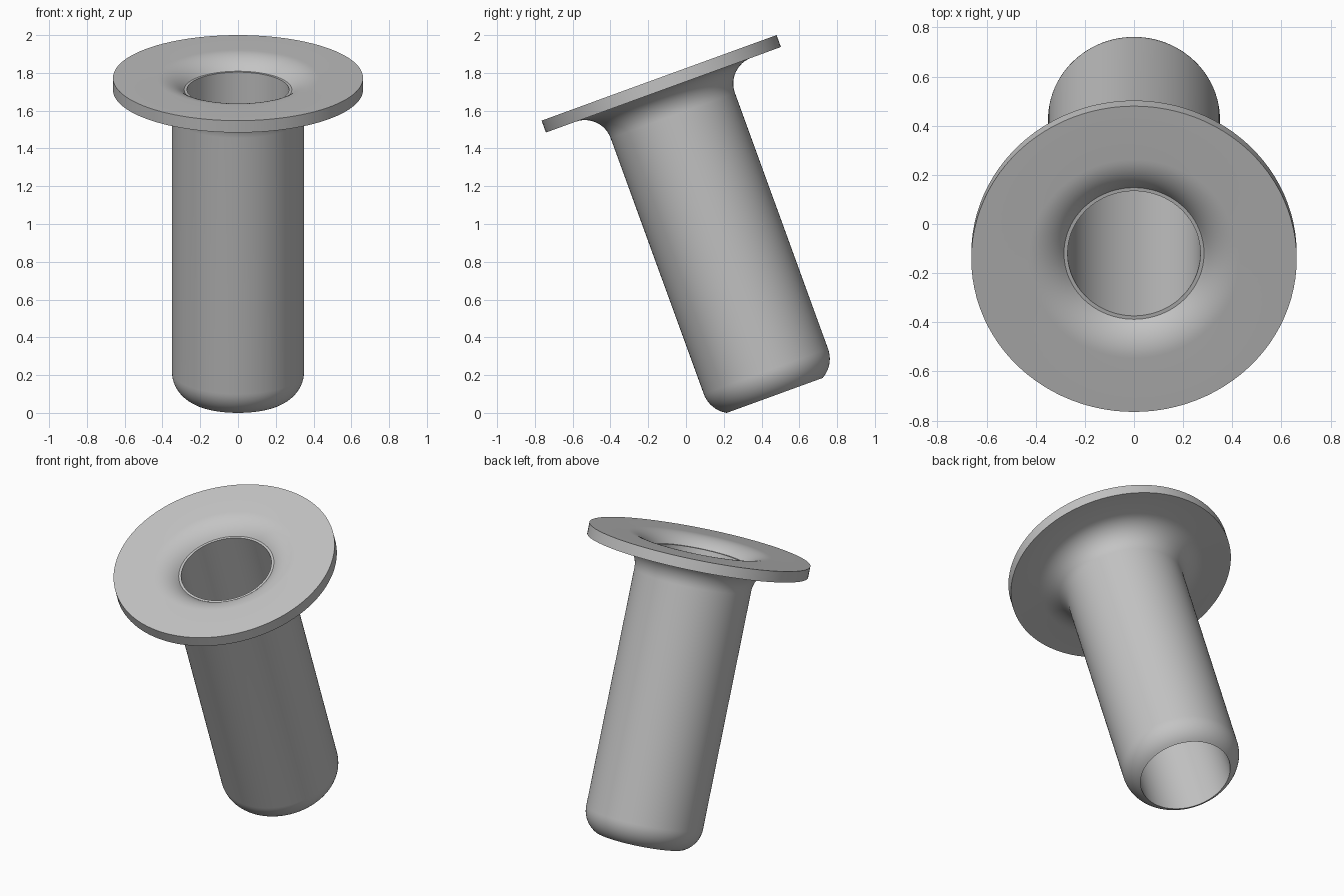
import bpy
import bmesh
import math
from mathutils import Matrix, Vector

cube = bpy.data.objects.get("Cube")
if cube:
    bpy.data.objects.remove(cube, do_unlink=True)

TILT = math.radians(20)
FLANGE_R, FLANGE_T = 0.662, 0.067
TUBE_R, BORE_R, LENGTH = 0.35, 0.27, 1.789
STEP_R, STEP_DEPTH = 0.285, 0.066      # small ledge around the bore
FILLET_R = 0.145                       # under the flange
MOUTH_R, MOUTH_START = 0.192, 0.43     # flared mouth
NOSE_R = 0.154                         # rounded lower end
SEGMENTS = 96


def arc(cx, depth, radius, start, end, steps):
    """Points (radius, height) on an arc; height runs down from the flange top."""
    points = []
    for i in range(steps + 1):
        a = math.radians(start + (end - start) * i / steps)
        points.append((cx + radius * math.cos(a), -depth + radius * math.sin(a)))
    return points


mouth_end = math.degrees(math.asin((MOUTH_START - STEP_R) / MOUTH_R))
nose_end = math.degrees(math.acos((NOSE_R - TUBE_R + BORE_R) / NOSE_R))
nose_depth = LENGTH - NOSE_R * math.sin(math.radians(nose_end))

# Closed wall section: flange, fillet, nose, bore, ledge and flared mouth
profile = [(FLANGE_R, 0), (FLANGE_R, -FLANGE_T)]
profile += arc(TUBE_R + FILLET_R, FLANGE_T + FILLET_R, FILLET_R, 90, 180, 12)
profile += arc(TUBE_R - NOSE_R, nose_depth, NOSE_R, 0, -nose_end, 10)
profile += [(BORE_R, -STEP_DEPTH)]
profile += arc(MOUTH_START, MOUTH_R, MOUTH_R, 90 + mouth_end, 90, 10)

# Revolve the section around the sleeve axis
bm = bmesh.new()
verts = [bm.verts.new((r, 0, z)) for r, z in profile]
edges = [bm.edges.new((v, verts[(i + 1) % len(verts)])) for i, v in enumerate(verts)]
bmesh.ops.spin(bm, geom=verts + edges, cent=(0, 0, 0), axis=(0, 0, 1),
               angle=math.tau, steps=SEGMENTS, use_merge=False)
bmesh.ops.remove_doubles(bm, verts=bm.verts[:], dist=0.0001)
bmesh.ops.recalc_face_normals(bm, faces=bm.faces[:])

# Lean the sleeve forward and stand it on the ground
top_z = 2 - FLANGE_R * math.sin(TILT)
bm.transform(Matrix.Translation(Vector((0, -0.1425, top_z))) @ Matrix.Rotation(TILT, 4, 'X'))

mesh = bpy.data.meshes.new("flanged_sleeve")
bm.to_mesh(mesh)
bm.free()
sleeve = bpy.data.objects.new("flanged_sleeve", mesh)
bpy.context.collection.objects.link(sleeve)

# Plain grey finish
grey = bpy.data.materials.new("plain_grey")
grey.use_nodes = True
color = (0.55, 0.55, 0.55, 1)
grey.diffuse_color = color
for node in grey.node_tree.nodes:
    if node.type == 'BSDF_PRINCIPLED':
        node.inputs["Base Color"].default_value = color
mesh.materials.append(grey)

# Smooth curves with crisp rims
bpy.ops.object.select_all(action='DESELECT')
sleeve.select_set(True)
bpy.context.view_layer.objects.active = sleeve
bpy.ops.object.shade_smooth_by_angle(angle=math.radians(30))
